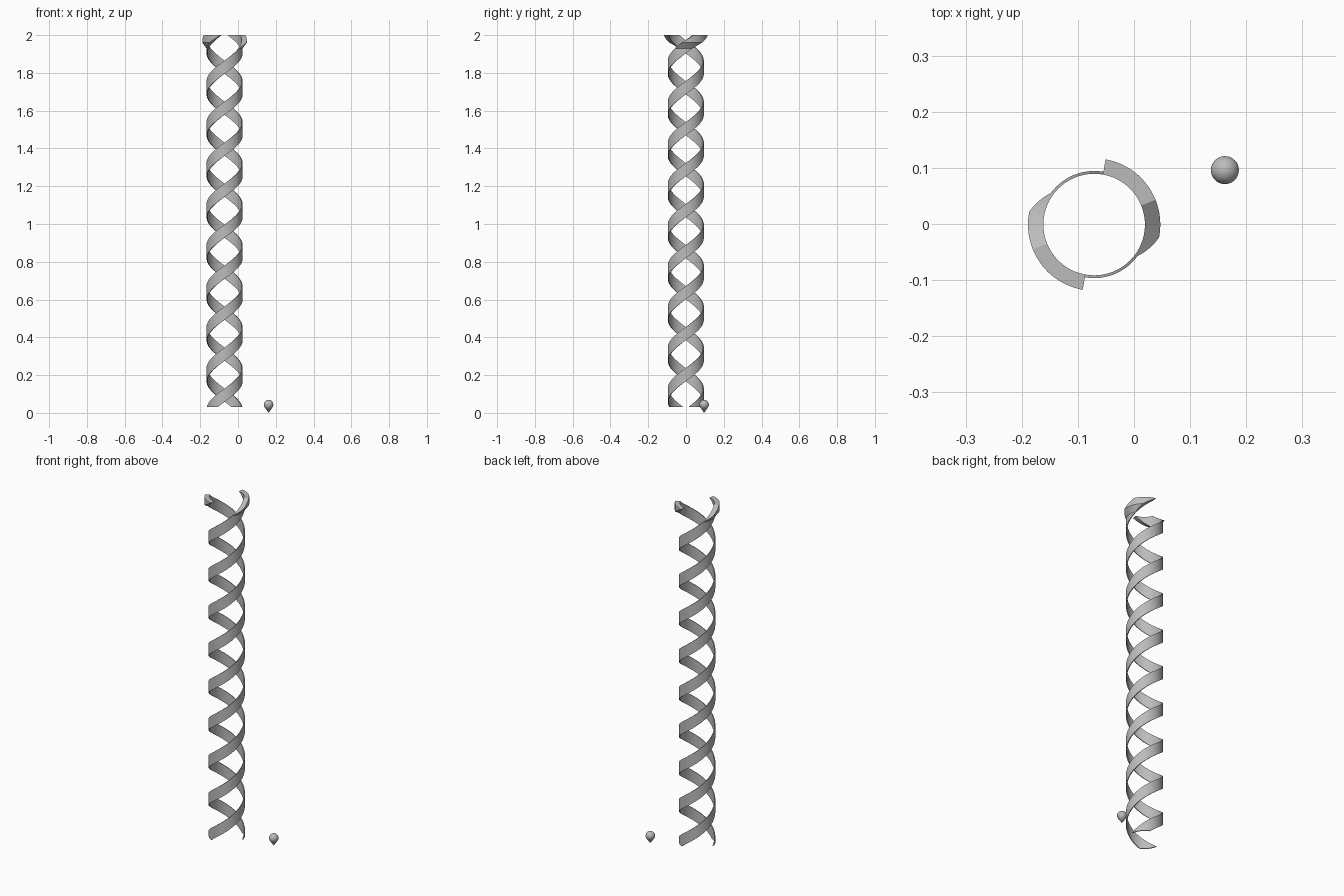
import bpy, bmesh, math
from mathutils import Vector

cube = bpy.data.objects.get("Cube")
if cube:
    bpy.data.objects.remove(cube, do_unlink=True)

# One plain grey material
GREY = (0.5, 0.5, 0.5, 1)
grey = bpy.data.materials.new("plain grey")
grey.use_nodes = True
grey.diffuse_color = GREY
grey.node_tree.nodes["Principled BSDF"].inputs["Base Color"].default_value = GREY

# Tube dimensions
AXIS = Vector((-0.071, -0.001, 0))
INNER, OUTER, RIM = 0.0905, 0.0955, 0.118
BOTTOM, TOP = 0.03, 2.0
RIM_START, RIM_FULL = 1.93, 1.96
PITCH, HALF_HEIGHT, PHASE_Z = 0.434, 0.035, 1.9385
SEGMENTS = 64


def finish(name, bm, location):
    bmesh.ops.recalc_face_normals(bm, faces=bm.faces)
    mesh = bpy.data.meshes.new(name)
    bm.to_mesh(mesh)
    bm.free()
    mesh.materials.append(grey)
    obj = bpy.data.objects.new(name, mesh)
    obj.location = location
    bpy.context.collection.objects.link(obj)
    bpy.ops.object.select_all(action='DESELECT')
    obj.select_set(True)
    bpy.context.view_layer.objects.active = obj
    bpy.ops.object.shade_smooth_by_angle(angle=math.radians(30))
    return obj


def cut(bm, z, clear_above=False, clear_below=False):
    geom = bm.verts[:] + bm.edges[:] + bm.faces[:]
    bmesh.ops.bisect_plane(bm, geom=geom, plane_co=(0, 0, z), plane_no=(0, 0, 1),
                           clear_outer=clear_above, clear_inner=clear_below)
    if clear_above or clear_below:
        rim = [e for e in bm.edges if e.is_boundary]
        bmesh.ops.holes_fill(bm, edges=rim, sides=0)


def helical_strand(name, turn):
    bm = bmesh.new()
    rings = []
    # Sweep a thin upright section past both ends
    first = math.floor((BOTTOM - 0.1 - PHASE_Z) / PITCH * SEGMENTS)
    last = math.ceil((TOP + 0.1 - PHASE_Z) / PITCH * SEGMENTS)
    for i in range(first, last + 1):
        angle = math.tau * i / SEGMENTS + turn
        z = PHASE_Z + PITCH * i / SEGMENTS
        section = ((INNER, -1), (OUTER, -1), (OUTER, 1), (INNER, 1))
        rings.append([bm.verts.new((r * math.cos(angle), r * math.sin(angle),
                                    z + s * HALF_HEIGHT)) for r, s in section])
    for a, b in zip(rings, rings[1:]):
        for k in range(4):
            n = (k + 1) % 4
            bm.faces.new((a[k], a[n], b[n], b[k]))
    bm.faces.new(rings[0])
    bm.faces.new(rings[-1])
    # Trim flat at both ends, then add loops for the flared rim
    cut(bm, BOTTOM, clear_below=True)
    cut(bm, TOP, clear_above=True)
    cut(bm, RIM_START)
    cut(bm, RIM_FULL)
    middle = (INNER + OUTER) / 2
    for v in bm.verts:
        radius = v.co.xy.length
        if radius > middle and v.co.z > RIM_START:
            flare = min(1, (v.co.z - RIM_START) / (RIM_FULL - RIM_START))
            scale = (OUTER + (RIM - OUTER) * flare) / radius
            v.co.x *= scale
            v.co.y *= scale
    return finish(name, bm, AXIS)


helical_strand("strand_right", 0)
helical_strand("strand_left", math.pi)

# Small ball drawn down to a point, spun from a half profile
BALL, BALL_Z = 0.025, 0.044
bm = bmesh.new()
tangent = math.asin(BALL / BALL_Z)
STEPS = 16
profile = [Vector((0, 0, 0))]
for i in range(STEPS + 1):
    a = -tangent + (math.pi / 2 + tangent) * i / STEPS
    profile.append(Vector((BALL * math.cos(a), 0, BALL_Z + BALL * math.sin(a))))
# Tangent point of the cone lies where the slope runs to the tip
verts = [bm.verts.new(p) for p in profile]
edges = [bm.edges.new(pair) for pair in zip(verts, verts[1:])]
bmesh.ops.spin(bm, geom=verts + edges, cent=(0, 0, 0), axis=(0, 0, 1),
               angle=math.tau, steps=32, use_duplicate=False)
bmesh.ops.remove_doubles(bm, verts=bm.verts, dist=0.00001)
finish("pointed_ball", bm, (0.162, 0.096, 0))
